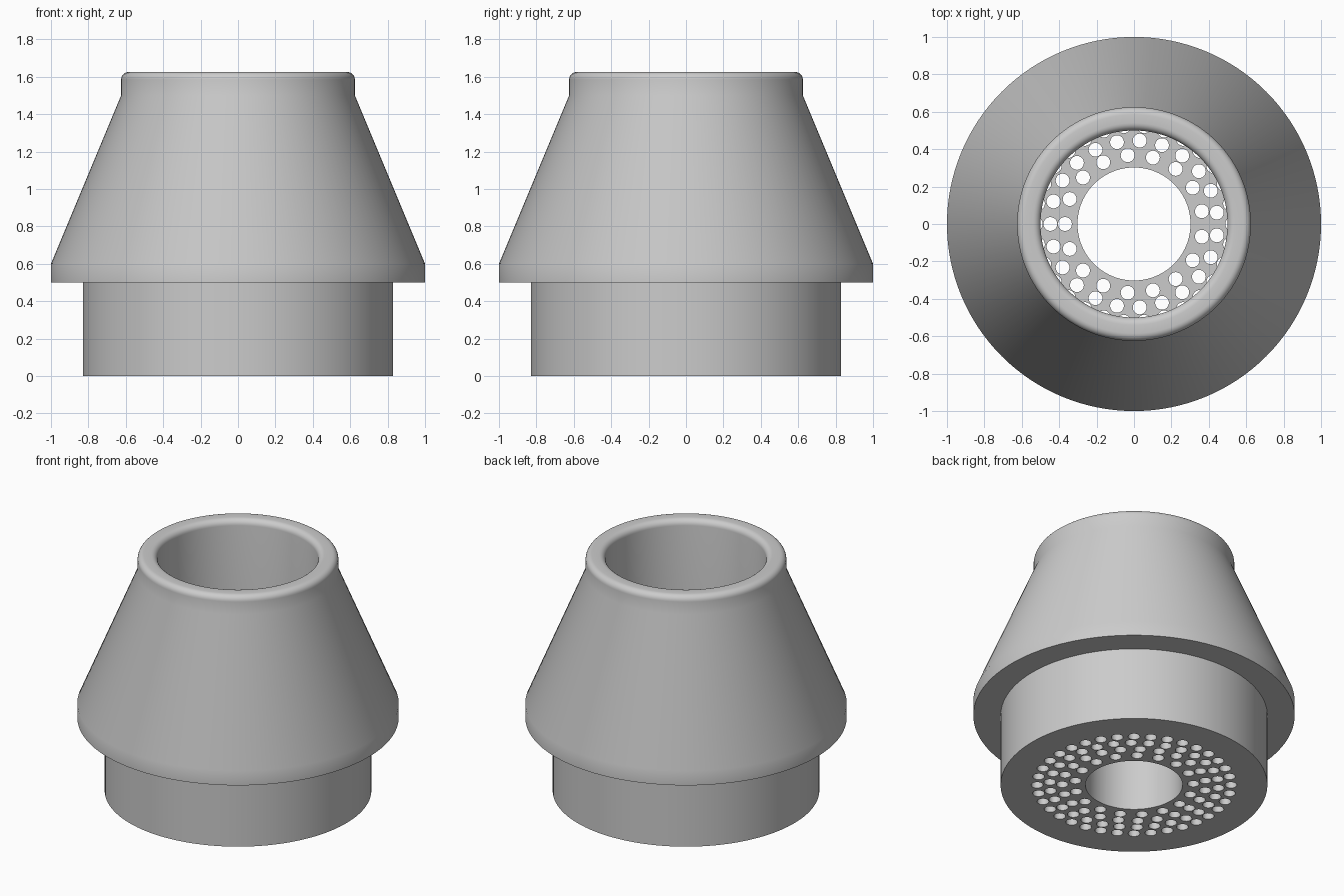
import bpy, bmesh
from math import cos, sin, pi, radians

cube = bpy.data.objects.get("Cube")
if cube:
    bpy.data.objects.remove(cube, do_unlink=True)

SEGMENTS = 128
GREY = (0.6, 0.6, 0.6, 1.0)

mat = bpy.data.materials.new("plain grey")
mat.use_nodes = True
mat.diffuse_color = GREY
mat.node_tree.nodes["Principled BSDF"].inputs["Base Color"].default_value = GREY


def make_object(name, bm):
    bmesh.ops.recalc_face_normals(bm, faces=bm.faces[:])
    mesh = bpy.data.meshes.new(name)
    bm.to_mesh(mesh)
    bm.free()
    mesh.materials.append(mat)
    obj = bpy.data.objects.new(name, mesh)
    bpy.context.collection.objects.link(obj)
    return obj


def smooth(obj):
    bpy.ops.object.select_all(action='DESELECT')
    obj.select_set(True)
    bpy.context.view_layer.objects.active = obj
    bpy.ops.object.shade_smooth_by_angle(angle=radians(35))


def lathe(name, profile):
    """Revolve a closed (radius, height) profile around z."""
    bm = bmesh.new()
    rings = [[bm.verts.new((r * cos(2 * pi * i / SEGMENTS), r * sin(2 * pi * i / SEGMENTS), z))
              for i in range(SEGMENTS)] for r, z in profile]
    for a, b in zip(rings, rings[1:] + rings[:1]):
        for i in range(SEGMENTS):
            j = (i + 1) % SEGMENTS
            bm.faces.new((a[i], a[j], b[j], b[i]))
    return make_object(name, bm)


def fillet(r, z, radius, start, steps=6):
    """Quarter-round profile points about a centre, starting at an angle in degrees."""
    return [(r + radius * cos(radians(start + 90 * k / steps)),
             z + radius * sin(radians(start + 90 * k / steps))) for k in range(steps + 1)]


def add_cylinder(bm, x, y, z0, z1, radius, sides):
    ret = bmesh.ops.create_cone(bm, cap_ends=True, segments=sides, radius1=radius,
                                radius2=radius, depth=z1 - z0)
    bmesh.ops.translate(bm, verts=ret["verts"], vec=(x, y, (z0 + z1) / 2))


# Conical hood: straight skirt, sloping wall, rounded lip and straight bore
hood = lathe("hood", [(0.5, 0.5), (1.0, 0.5), (1.0, 0.6), (0.625, 1.5)]
             + fillet(0.585, 1.585, 0.04, 0) + fillet(0.54, 1.585, 0.04, 90))
smooth(hood)

# Base: solid drum
bm = bmesh.new()
add_cylinder(bm, 0, 0, 0, 0.5, 0.83, SEGMENTS)
base = make_object("base", bm)

# Cutter: central opening and rings of small round holes
bm = bmesh.new()
add_cylinder(bm, 0, 0, -0.1, 0.6, 0.302, 96)
for ring, count in enumerate((17, 23, 30, 36)):
    radius = 0.369 + 0.078 * ring
    for k in range(count):
        a = pi + 2 * pi * k / count
        add_cylinder(bm, radius * cos(a), radius * sin(a), -0.1, 0.6, 0.037, 24)
cutter = make_object("hole_cutter", bm)

mod = base.modifiers.new("holes", 'BOOLEAN')
mod.operation = 'DIFFERENCE'
mod.solver = 'EXACT'
mod.object = cutter
bpy.context.view_layer.update()
bpy.context.view_layer.objects.active = base
bpy.ops.object.modifier_apply(modifier=mod.name)
bpy.data.objects.remove(cutter, do_unlink=True)
smooth(base)
